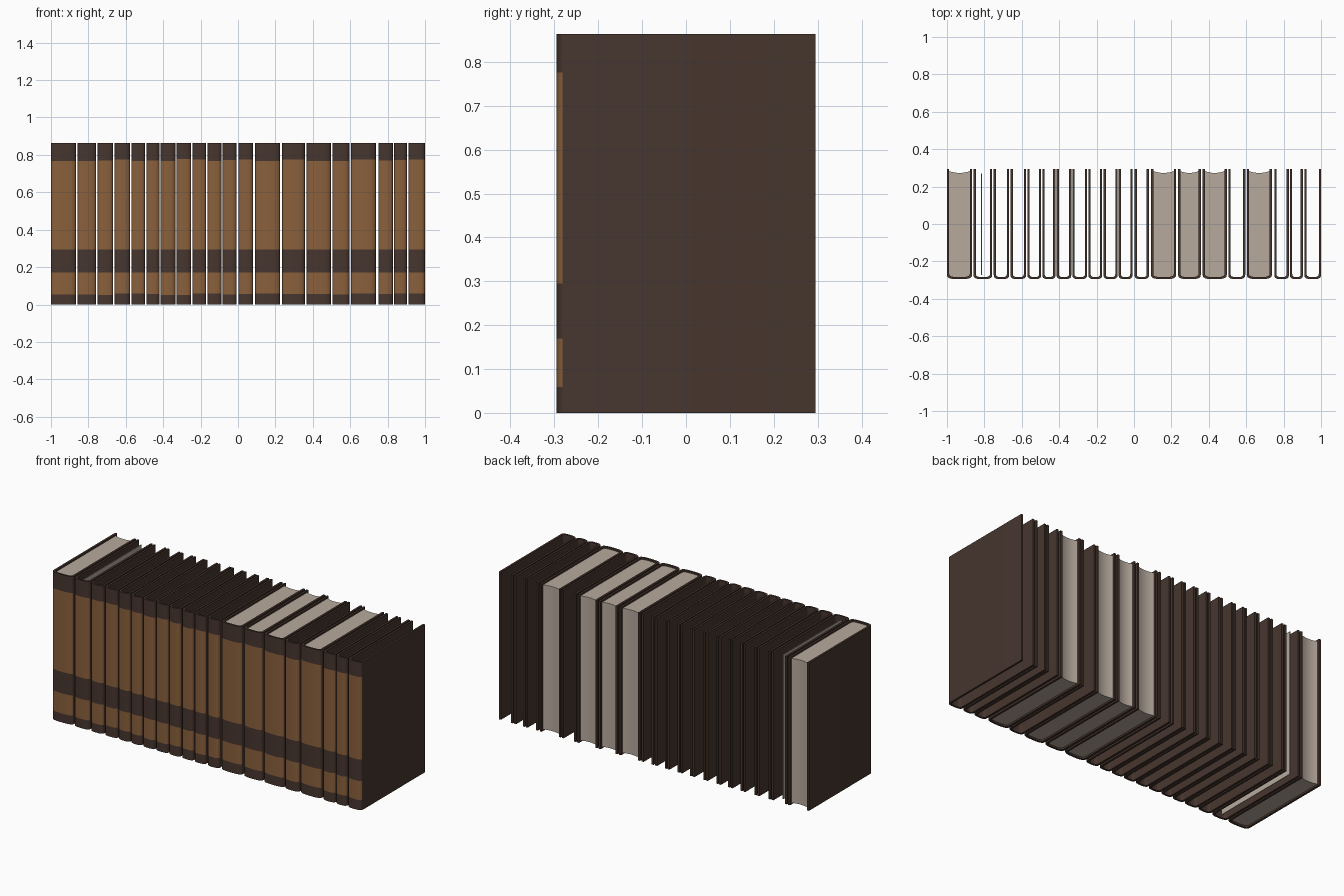
import bpy, bmesh, math, random

random.seed(4)
cube = bpy.data.objects.get("Cube")
if cube:
    bpy.data.objects.remove(cube, do_unlink=True)

HEIGHT = 0.863
BACK = 0.295
SHOULDER = -0.272
BULGE = 0.023
BOARD = 0.012


def material(name, rgb):
    m = bpy.data.materials.new(name)
    m.use_nodes = True
    m.diffuse_color = (*rgb, 1)
    m.node_tree.nodes["Principled BSDF"].inputs["Base Color"].default_value = (*rgb, 1)
    return m


brown = material("dark brown leather", (0.062, 0.036, 0.027))
tan = material("tan leather", (0.255, 0.117, 0.045))
paper = material("aged paper", (0.47, 0.40, 0.34))


def spine_arc(half, shoulder, bulge, steps=12):
    """Rounded spine with soft corners, running from +x to -x."""
    pts = []
    for i in range(steps + 1):
        a = math.pi * i / steps
        c, s = math.cos(a), math.sin(a)
        pts.append((math.copysign(abs(c) ** 0.7, c) * half, shoulder - bulge * max(s, 0) ** 0.7))
    return pts


def prism(name, outline, levels, mats, x, rule=None):
    """Extrude a closed outline through a list of heights."""
    bm = bmesh.new()
    rings = [[bm.verts.new((px, py, z)) for px, py in outline] for z in levels]
    n = len(outline)
    for low, high in zip(rings, rings[1:]):
        for i in range(n):
            j = (i + 1) % n
            bm.faces.new((low[i], low[j], high[j], high[i]))
    bm.faces.new(rings[0])
    bm.faces.new(rings[-1])
    bmesh.ops.recalc_face_normals(bm, faces=bm.faces)
    bm.normal_update()
    if rule:
        for f in bm.faces:
            f.material_index = rule(f)
    # caps are concave, so split them cleanly
    bmesh.ops.triangulate(bm, faces=[f for f in bm.faces if len(f.verts) > 4])
    me = bpy.data.meshes.new(name)
    bm.to_mesh(me)
    bm.free()
    for m in mats:
        me.materials.append(m)
    ob = bpy.data.objects.new(name, me)
    ob.location.x = x
    bpy.context.collection.objects.link(ob)
    bpy.ops.object.select_all(action="DESELECT")
    ob.select_set(True)
    bpy.context.view_layer.objects.active = ob
    bpy.ops.object.shade_smooth_by_angle(angle=math.radians(35))
    return ob


def binding(number, x, half):
    """Two boards and a rounded spine with tan panels."""
    outer = [(half, BACK)] + spine_arc(half, SHOULDER, BULGE) + [(-half, BACK)]
    inner_half = half - BOARD
    inner = [(inner_half, BACK)] + spine_arc(inner_half, SHOULDER + 0.006, BULGE - 0.005) + [(-inner_half, BACK)]
    low = 0.055 + random.uniform(-0.005, 0.005)
    high = 0.772 + random.uniform(-0.006, 0.006)
    bands = [0, low, 0.17, 0.295, high, HEIGHT]

    def rule(f):
        c = f.calc_center_median()
        panel = low < c.z < 0.17 or 0.295 < c.z < high
        return int(panel and f.normal.y < -0.2 and c.y < SHOULDER)

    prism(f"binding_{number}", outer + inner[::-1], bands, [brown, tan], x, rule)


def page_block(number, x, half):
    """Solid paper with a hollowed fore edge."""
    w = half - BOARD + 0.001
    fore = [(w * (i / 4 - 1), BACK - 0.022 + 0.010 * (i / 4 - 1) ** 2) for i in range(9)]
    prism(f"pages_{number}", spine_arc(w, SHOULDER + 0.004, BULGE - 0.006) + fore,
          [0.010, HEIGHT - 0.010], [paper], x)


# left edge and right edge of every book on the shelf
books = [(-1, -.866), (-.858, -.758), (-.75, -.668), (-.66, -.577), (-.57, -.496),
         (-.49, -.42), (-.414, -.335), (-.33, -.25), (-.244, -.17), (-.163, -.088),
         (-.082, -.008), (.003, .08), (.091, .225), (.236, .357), (.367, .496),
         (.504, .595), (.603, .737), (.75, .828), (.834, .903), (.911, 1)]
filled = {1, 13, 14, 15, 17}

for number, (a, b) in enumerate(books, 1):
    x, half = (a + b) / 2, (b - a) / 2
    binding(number, x, half)
    if number in filled:
        page_block(number, x, half)

# one loose sheet left in the second book
sheet = [(-0.002, SHOULDER), (0.002, SHOULDER), (0.002, 0.27), (-0.002, 0.27)]
prism("loose_sheet", sheet, [0.01, HEIGHT - 0.01], [paper], -0.815)
